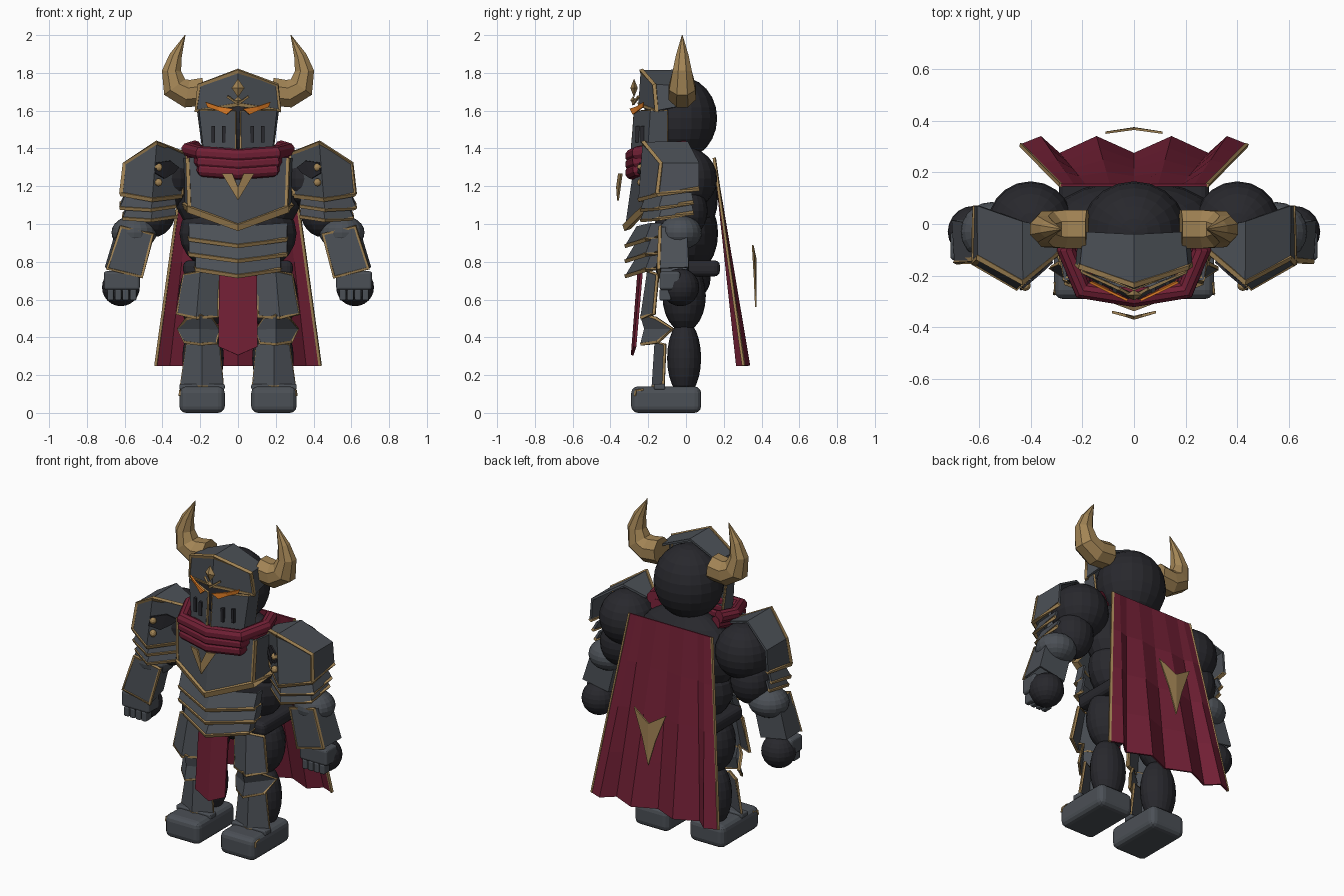
import bpy, bmesh
from mathutils import Vector, Matrix

if "Cube" in bpy.data.objects:
    bpy.data.objects.remove(bpy.data.objects["Cube"])


def material(name, rgb):
    m = bpy.data.materials.new(name)
    m.use_nodes = True
    m.diffuse_color = (*rgb, 1)
    m.node_tree.nodes["Principled BSDF"].inputs["Base Color"].default_value = (*rgb, 1)
    return m


DARK = material("charcoal cloth", (.021, .021, .026))
STEEL = material("grey steel", (.071, .08, .093))
GOLD = material("old gold", (.36, .23, .09))
RED = material("crimson cloth", (.165, .014, .035))
FIRE = material("ember orange", (.8, .22, .02))
SIDES = (("left_", 1), ("right_", -1))


def finish(name, bm, mat):
    bmesh.ops.recalc_face_normals(bm, faces=bm.faces)
    me = bpy.data.meshes.new(name)
    bm.to_mesh(me)
    bm.free()
    me.materials.append(mat)
    ob = bpy.data.objects.new(name, me)
    bpy.context.collection.objects.link(ob)
    return ob


def ball(name, c, r, mat, seg=20, rings=12):
    bm = bmesh.new()
    bmesh.ops.create_uvsphere(bm, u_segments=seg, v_segments=rings, radius=1,
                              matrix=Matrix.Translation(c) @ Matrix.Diagonal((*r, 1)))
    return finish(name, bm, mat)


def box(name, c, size, mat, bevel=0):
    bm = bmesh.new()
    bmesh.ops.create_cube(bm, size=1, matrix=Matrix.Translation(c) @ Matrix.Diagonal((*size, 1)))
    if bevel:
        bmesh.ops.bevel(bm, geom=bm.edges[:], offset=bevel, segments=3, profile=.5, affect='EDGES')
    return finish(name, bm, mat)


def sweep(name, path, radii, mat, sides=4, ref=(.3, .9, .3), closed=False):
    """Tube of few sides along a path, with one radius or one per point."""
    pts, n = [Vector(p) for p in path], len(path)
    radii = radii if isinstance(radii, (list, tuple)) else [radii] * n
    bm, rings = bmesh.new(), []
    for i, p in enumerate(pts):
        a = pts[i - 1] if i or closed else p
        b = pts[(i + 1) % n] if i < n - 1 or closed else p
        t = ((p - a).normalized() + (b - p).normalized()).normalized()
        u = t.cross(Vector(ref)).normalized()
        rings.append([bm.verts.new(p + Matrix.Rotation(6.28319 * (k + .5) / sides, 3, t) @ u * radii[i])
                      for k in range(sides)])
    for i in range(n if closed else n - 1):
        A, B = rings[i], rings[(i + 1) % n]
        for k in range(sides):
            j = (k + 1) % sides
            bm.faces.new((A[k], A[j], B[j], B[k]))
    if not closed:
        bm.faces.new(rings[0])
        bm.faces.new(rings[-1])
    return finish(name, bm, mat)


def panel(name, rows, mat, thick=.014, outline=0, hem=None, hem_r=.01):
    """Thick sheet over a grid of points, with gold on its outline or on one row."""
    bm = bmesh.new()
    g = [[bm.verts.new(p) for p in row] for row in rows]
    for A, B in zip(g, g[1:]):
        for k in range(len(A) - 1):
            bm.faces.new((A[k], A[k + 1], B[k + 1], B[k]))
    bmesh.ops.remove_doubles(bm, verts=bm.verts, dist=.0005)
    sol = finish(name, bm, mat).modifiers.new("thickness", 'SOLIDIFY')
    sol.thickness, sol.offset = thick, 0
    if outline:
        edge = (rows[0] + [r[-1] for r in rows[1:-1]] + rows[-1][::-1]
                + [r[0] for r in rows[-2:0:-1]])
        sweep(name + "_trim", edge, outline, GOLD, closed=True)
    if hem is not None:
        sweep(name + "_hem", rows[hem], hem_r, GOLD)


def sym(half):
    """Mirror rows that start on the centre line."""
    return [[(-x, y, z) for x, y, z in row[:0:-1]] + row for row in half]


def flip(s, rows):
    return [[(s * x, y, z) for x, y, z in row] for row in rows]


# Body core
ball("head", (0, -.03, 1.56), (.205, .195, .22), DARK)
ball("chest_body", (0, 0, 1.15), (.335, .17, .26), DARK)
ball("belly_body", (0, 0, .95), (.31, .17, .23), DARK)
ball("hips", (0, 0, .71), (.22, .13, .12), DARK)
box("belt", (0, .01, .765), (.58, .34, .085), DARK, .03)

# Helmet crown with brow trim
helm = sym([[(0, -.245, 1.635), (.22, -.155, 1.6), (.21, -.05, 1.62)],
            [(0, -.235, 1.81), (.205, -.165, 1.735), (.19, -.03, 1.73)],
            [(0, -.04, 1.81), (.19, -.03, 1.73), (.19, -.03, 1.73)]])
panel("helmet_crown", helm, STEEL)
brow = helm[0][1:4] + helm[1][3:0:-1]
sweep("helmet_trim", brow, .014, GOLD, closed=True)
ball("brow_gem", (0, -.275, 1.72), (.034, .02, .05), GOLD, 4, 2)
ball("brow_drop", (0, -.28, 1.655), (.022, .015, .022), GOLD, 4, 2)
sweep("brow_chevron", [(-.055, -.25, 1.675), (0, -.28, 1.635), (.055, -.25, 1.675)], .008, GOLD)

# Scarf rolls round the neck
for i in range(3):
    w, z = .262 - .028 * i, 1.385 - .044 * i
    row = [(0, -.285, z - .025), (.2 - .008 * i, -.255, z - .01), (w, -.1, z + .01), (w * .87, 0, z + .02)]
    sweep("scarf_roll_%d" % (i + 1), sym([row])[0], .038, RED, 10, (0, 0, 1))

# Breastplate, its emblem and the waist lames
chest = sym([[(0, -.26, 1.37), (.265, -.21, 1.35), (.285, -.08, 1.35)],
             [(0, -.315, .985), (.255, -.22, 1.08), (.275, -.08, 1.1)]])
panel("breastplate", chest, STEEL, hem=1, hem_r=.025)
for s in (1, -1):
    k = 3 if s > 0 else 1
    sweep("breastplate_edge", [chest[0][k], chest[1][k]], .014, GOLD)
panel("breast_emblem", sym([[(0, -.365, 1.195), (.03, -.355, 1.268)],
                            [(0, -.36, 1.125), (.085, -.34, 1.268)]]), GOLD, .01)
for i, w in enumerate((.255, .255, .22)):
    z = .885 - .08 * i
    panel("waist_lame_%d" % (i + 1),
          sym([[(0, -.255, z + .1), (w, -.18, z + .12), (w, -.13, z + .12)],
               [(0, -.315, z), (w, -.21, z + .035), (w, -.15, z + .045)]]),
          STEEL, hem=1, hem_r=.014)

# Front cloth
panel("tabard", sym([[(0, -.25, .75), (.1, -.235, .75)],
                     [(0, -.285, .305), (.102, -.27, .35)]]), RED)

# Pleated cape with gold borders and emblem
folds = sym([[(0, .27, .25), (.145, .335, .25), (.288, .27, .25), (.36, .335, .25), (.435, .305, .25)]])[0]
top = [(x * .65, .15, 1.35) for x, y, z in folds]
cape = [[tuple(Vector(a).lerp(Vector(b), t / 4)) for a, b in zip(top, folds)] for t in range(5)]
panel("cape", cape, RED, .01)
for k in (0, -1):
    sweep("cape_border", [r[k] for r in cape], .01, GOLD)
panel("cape_emblem", sym([[(0, .368, .82), (.11, .353, .89)],
                          [(0, .37, .56), (.045, .363, .72)]]), GOLD, .009)

for side, s in SIDES:
    def plate(name, rows, **kw):
        panel(side + name, flip(s, rows), kw.pop("mat", STEEL), **kw)

    def orb(name, c, r, mat=DARK, **kw):
        ball(side + name, (s * c[0], c[1], c[2]), r, mat, **kw)

    def block(name, c, size, mat=STEEL, bevel=0):
        box(side + name, (s * c[0], c[1], c[2]), size, mat, bevel)

    # Horn
    horn = [(.18, -.02, 1.70), (.27, -.02, 1.69), (.335, -.02, 1.725),
            (.352, -.02, 1.81), (.33, -.02, 1.89), (.28, -.02, 2)]
    sweep(side + "horn", flip(s, [horn])[0], [.08, .08, .075, .055, .036, .002], GOLD, 8, (0, 1, 0))

    # Visor half, breathing slots and eye
    plate("visor", [[(.014, -.27, 1.595), (.2, -.185, 1.6), (.21, -.1, 1.6)],
                    [(.014, -.285, 1.4), (.175, -.2, 1.37), (.18, -.1, 1.38)]], outline=.008)
    for x in (.075, .13):
        block("visor_slot", (x, -.252 + (x - .075) * .48, 1.475), (.018, .03, .085), DARK)
    plate("eye", [[(.025, -.295, 1.61), (.1, -.26, 1.622), (.17, -.225, 1.645)],
                  [(.06, -.28, 1.58), (.1, -.255, 1.598), (.16, -.225, 1.62)]], mat=FIRE, thick=.009)

    # Arm core
    orb("shoulder", (.4, 0, 1.24), (.165, .165, .165))
    orb("upper_arm", (.45, 0, 1.07), (.12, .115, .14))
    orb("elbow_guard", (.55, -.03, .955), (.12, .115, .09), STEEL)
    orb("fist", (.62, -.03, .665), (.1, .1, .1))

    # Pauldron, worn patch, rivets and lames
    shoulder = [[(.3, -.1, 1.15), (.455, -.245, 1.13), (.617, -.15, 1.16), (.61, .07, 1.19)],
                [(.275, -.09, 1.37), (.43, -.225, 1.43), (.6, -.13, 1.32), (.6, .07, 1.32)],
                [(.29, -.02, 1.38), (.43, .01, 1.43), (.6, .07, 1.32), (.6, .07, 1.32)]]
    plate("pauldron", shoulder, hem=0, hem_r=.015)
    sweep(side + "pauldron_trim", flip(s, [[shoulder[0][0]] + shoulder[1][:3] + [shoulder[0][2]]])[0], .014, GOLD)
    plate("pauldron_patch", [[(.315, -.145, 1.3), (.36, -.187, 1.335), (.43, -.245, 1.325)],
                             [(.34, -.165, 1.27), (.39, -.21, 1.24), (.44, -.255, 1.27)]], mat=DARK, thick=.009)
    for z in (1.3, 1.22):
        orb("pauldron_rivet", (.42, -.238, z), (.021,) * 3, GOLD, seg=10, rings=6)
    for i in range(2):
        z = 1.095 - .055 * i
        x = -.015 * i
        plate("arm_lame_%d" % (i + 1),
              [[(.34, -.12, z + .06), (.45, -.205, z + .06), (.59 + x, -.12, z + .06), (.59 + x, .03, z + .07)],
               [(.33, -.14, z), (.46, -.235, z - .02), (.62 + x, -.14, z - .01), (.615 + x, .04, z + .02)]],
              hem=1, hem_r=.012)

    # Forearm cuff with a trimmed flat front, and gauntlet
    cuff = [[(.45, -.125, .945), (.62, -.135, .985), (.64, .0, .97), (.48, .01, .94), (.45, -.125, .945)],
            [(.51, -.14, .72), (.69, -.145, .765), (.7, .01, .77), (.53, .01, .74), (.51, -.14, .72)]]
    plate("vambrace", cuff)
    sweep(side + "vambrace_trim", flip(s, [cuff[0][:2] + cuff[1][1::-1]])[0], .012, GOLD, closed=True)
    block("gauntlet", (.615, -.085, .7), (.19, .11, .1), STEEL, .015)
    for i in range(4):
        block("knuckle", (.555 + .04 * i, -.11, .625), (.034, .06, .06), STEEL, .008)

    # Leg core and boot
    orb("thigh", (.185, -.01, .62), (.13, .115, .19))
    orb("shin", (.185, -.01, .29), (.11, .09, .2))
    block("boot", (.19, -.105, .07), (.24, .37, .14), STEEL, .035)
    block("boot_strap", (.19, -.14, .138), (.24, .06, .03), STEEL, .008)
    sweep(side + "boot_stud", flip(s, [[(.308, -.27, .09), (.306, -.265, .118), (.304, -.225, .122)]])[0],
          .007, GOLD)

    # Thigh, knee and shin plates
    plate("thigh_plate", [[(.1, -.16, .73), (.2, -.2, .745), (.285, -.15, .73)],
                          [(.11, -.185, .51), (.22, -.235, .505), (.32, -.17, .525)]], outline=.011)
    plate("knee_plate", [[(.14, -.18, .5), (.2, -.235, .515), (.27, -.16, .5)],
                         [(.1, -.15, .44), (.2, -.215, .445), (.315, -.07, .445)],
                         [(.12, -.18, .37), (.2, -.235, .365), (.28, -.15, .375)]], outline=.01)
    plate("shin_plate", [[(.1, -.12, .36), (.19, -.16, .37), (.27, -.11, .36)],
                         [(.08, -.13, .14), (.19, -.175, .14), (.3, -.12, .15)]], outline=.009)
